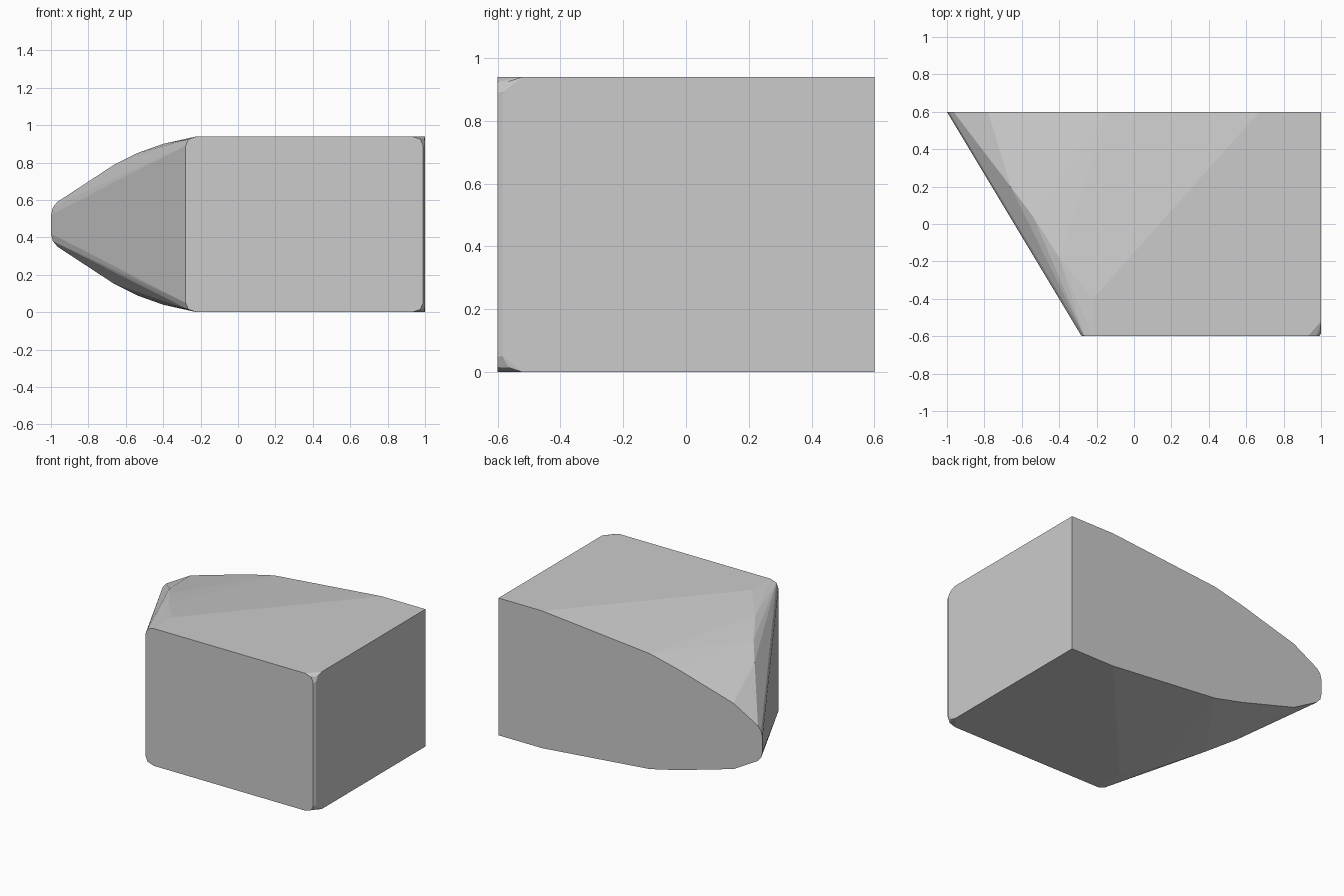
import bpy, bmesh

if "Cube" in bpy.data.objects:
    bpy.data.objects.remove(bpy.data.objects["Cube"])

MID = 0.47  # the wedge is mirrored about this height

# rear outline (x, z) at y = 0.6, upper half
rear = [(1, .94), (.67, .94), (-.145, .865), (-.36, .815),
        (-.78, .695), (-.965, .59), (-.99, .56), (-1, .52)]
# front outline (x, z) at y = -0.6, upper half with rounded corners
front = [(-.28, .89), (-.265, .925), (-.22, .94),
         (.93, .94), (.975, .925), (.99, .89)]
# bulging shoulder between the slanted side and the top
shoulder = [(-.66, .20, .79), (-.54, .04, .85), (-.40, -.18, .90),
            (-.22, -.40, .94), (-.10, -.27, .94), (.50, .42, .94)]
# clipped corner on the right side
corner = [(1, -.52, .94), (1, -.585, .89), (.997, -.565, .925)]

upper = [(x, .6, z) for x, z in rear] + [(x, -.6, z) for x, z in front]
upper += shoulder + corner

# hull over the mirrored stations
bm = bmesh.new()
for x, y, z in upper:
    bm.verts.new((x, y, z))
    bm.verts.new((x, y, 2 * MID - z))
res = bmesh.ops.convex_hull(bm, input=bm.verts[:])
loose = [v for v in bm.verts if not v.link_faces]
bmesh.ops.delete(bm, geom=loose, context='VERTS')
bmesh.ops.dissolve_limit(bm, angle_limit=0.01, verts=bm.verts[:], edges=bm.edges[:])
bmesh.ops.recalc_face_normals(bm, faces=bm.faces[:])

mesh = bpy.data.meshes.new("wedge_block")
bm.to_mesh(mesh)
bm.free()
obj = bpy.data.objects.new("wedge_block", mesh)
bpy.context.collection.objects.link(obj)
